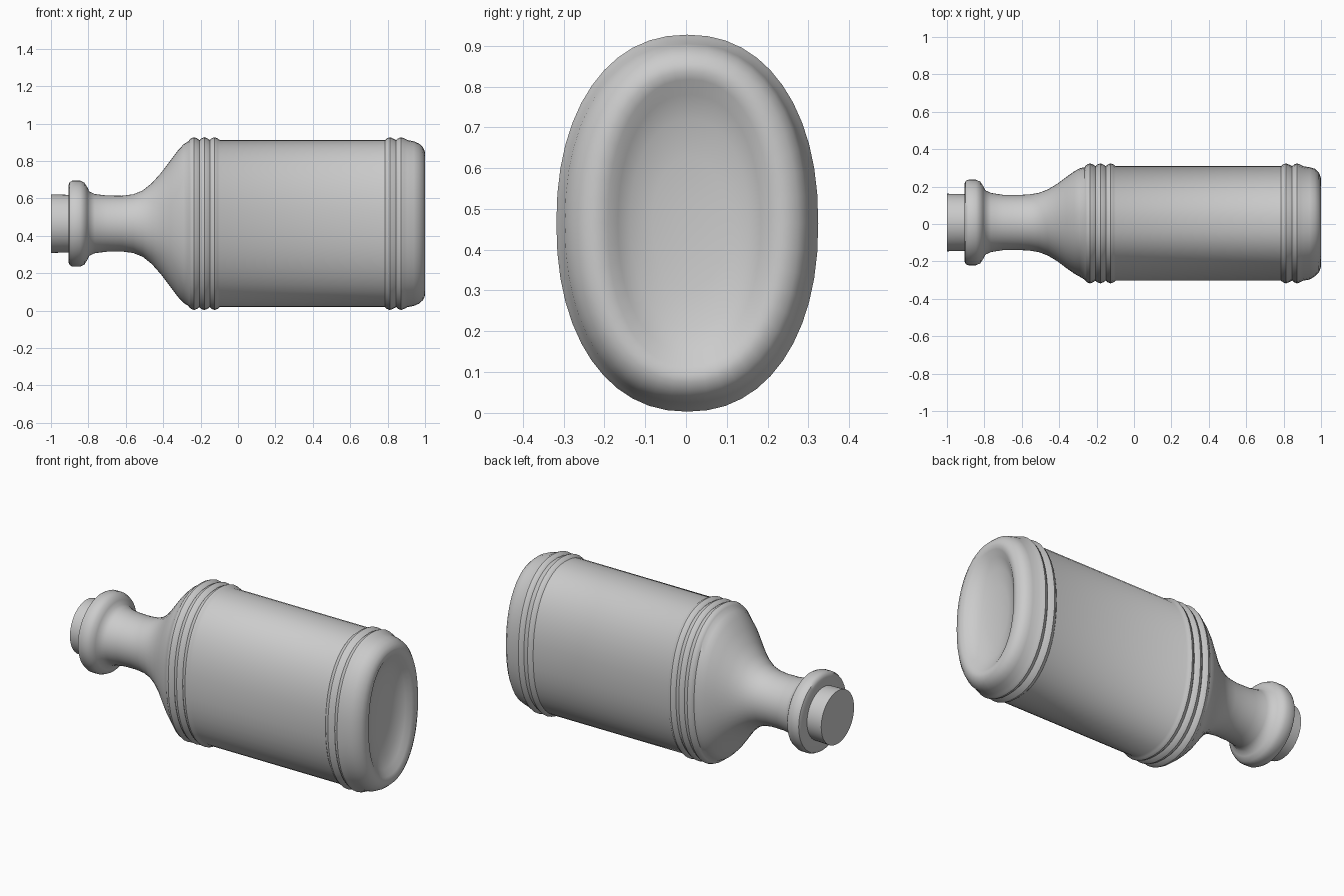
import bpy, bmesh, math

if "Cube" in bpy.data.objects:
    bpy.data.objects.remove(bpy.data.objects["Cube"])

CY, CZ, SIDES = 0.008, 0.465, 48


def section(bm, x, ry, rz, power):
    """Ring of vertices: a slightly squared oval across the x axis."""
    ring = []
    for i in range(SIDES):
        a = 2 * math.pi * i / SIDES
        c, s = math.cos(a), math.sin(a)
        y = math.copysign(abs(c) ** (2 / power), c) * ry
        z = math.copysign(abs(s) ** (2 / power), s) * rz
        # keep the neck round and centred like the body
        ring.append(bm.verts.new((x, CY * (1 if ry < 0.3 else 0.4) + y, CZ + z)))
    return ring


def loft(name, profile, angle):
    bm = bmesh.new()
    rings = []
    for x, ry, rz in profile:
        power = 2 + 0.2 * max(0, min(1, (rz - ry) / 0.13))
        rings.append(section(bm, x, ry, rz, power))
    for a, b in zip(rings, rings[1:]):
        for i in range(SIDES):
            j = (i + 1) % SIDES
            bm.faces.new((a[i], a[j], b[j], b[i]))
    bm.faces.new(rings[0])
    bm.faces.new(rings[-1])
    bmesh.ops.recalc_face_normals(bm, faces=bm.faces)
    mesh = bpy.data.meshes.new(name)
    bm.to_mesh(mesh)
    bm.free()
    obj = bpy.data.objects.new(name, mesh)
    bpy.context.collection.objects.link(obj)
    bpy.ops.object.select_all(action='DESELECT')
    obj.select_set(True)
    bpy.context.view_layer.objects.active = obj
    bpy.ops.object.shade_smooth_by_angle(angle=math.radians(angle))
    return obj


def beads(centres):
    """Raised rounded bands running around the body."""
    pts = []
    for c in centres:
        for k, h in ((-0.026, 0), (-0.016, 0.009), (0, 0.015), (0.016, 0.009)):
            pts.append((c + k, 0.306 + h, 0.447 + h))
    return pts


# Lip, neck and shoulder
neck = [
    (-0.905, 0.150, 0.150), (-0.907, 0.205, 0.205), (-0.900, 0.222, 0.222),
    (-0.885, 0.229, 0.230), (-0.845, 0.229, 0.230), (-0.822, 0.218, 0.220),
    (-0.806, 0.195, 0.195), (-0.795, 0.172, 0.172), (-0.765, 0.158, 0.158),
    (-0.70, 0.148, 0.150), (-0.62, 0.147, 0.149), (-0.56, 0.150, 0.157),
    (-0.51, 0.158, 0.177), (-0.46, 0.177, 0.217), (-0.41, 0.207, 0.273),
    (-0.36, 0.245, 0.340), (-0.32, 0.273, 0.393), (-0.29, 0.290, 0.425),
    (-0.265, 0.300, 0.440),
]
# Rounded heel and dished base
base = [
    (0.905, 0.306, 0.447), (0.94, 0.300, 0.440), (0.968, 0.287, 0.428),
    (0.988, 0.267, 0.410), (0.998, 0.245, 0.390), (1.0, 0.225, 0.372),
    (0.992, 0.200, 0.352), (0.970, 0.175, 0.315), (0.948, 0.145, 0.255),
    (0.935, 0.090, 0.160), (0.930, 0.030, 0.055),
]
body = beads((-0.235, -0.180, -0.125)) + [(-0.098, 0.306, 0.447)] + beads((0.812, 0.872))
loft("bottle", neck + body + base, 40)

# Stopper set into the lip
loft("cork", [(-1.0, 0.154, 0.157), (-0.85, 0.150, 0.152)], 30)
